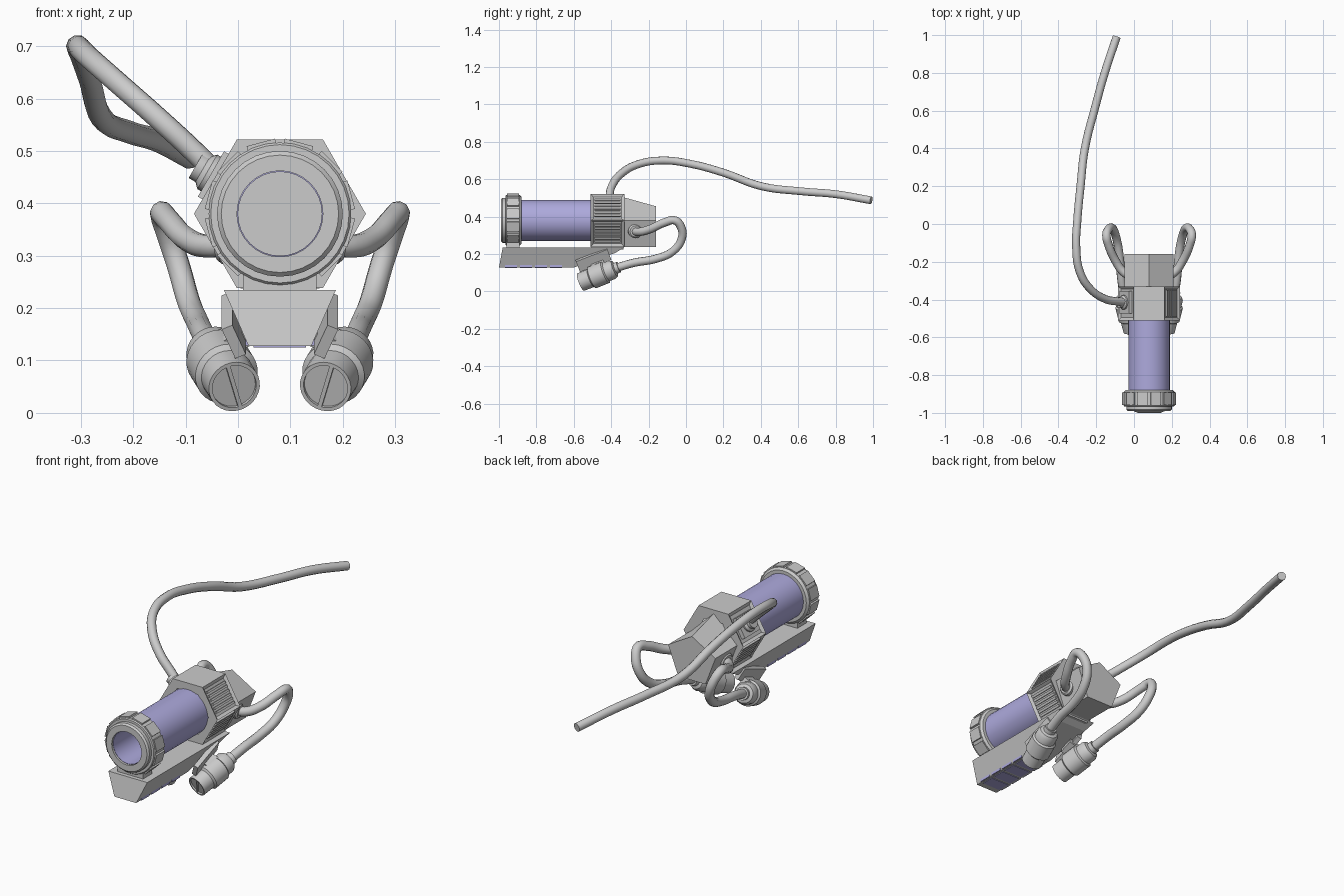
import bpy, bmesh, math
from mathutils import Vector, Matrix

if "Cube" in bpy.data.objects:
    bpy.data.objects.remove(bpy.data.objects["Cube"])

CX, CZ = 0.08, 0.38          # barrel axis
purple = bpy.data.materials.new("violet")
purple.diffuse_color = (0.42, 0.40, 0.72, 1)
purple.use_nodes = True
purple.node_tree.nodes["Principled BSDF"].inputs["Base Color"].default_value = purple.diffuse_color


def finish(name, bm, mat=None, smooth=False):
    bmesh.ops.recalc_face_normals(bm, faces=bm.faces)
    me = bpy.data.meshes.new(name)
    bm.to_mesh(me)
    bm.free()
    ob = bpy.data.objects.new(name, me)
    bpy.context.collection.objects.link(ob)
    if mat:
        me.materials.append(mat)
    if smooth:
        bpy.ops.object.select_all(action='DESELECT')
        ob.select_set(True)
        bpy.context.view_layer.objects.active = ob
        bpy.ops.object.shade_smooth_by_angle(angle=math.radians(35))
    return ob


def loft_bm(rings, cap0=True, cap1=True, wrap=False):
    bm = bmesh.new()
    vs = [[bm.verts.new(p) for p in r] for r in rings]
    n = len(rings[0])
    pairs = list(zip(vs, vs[1:])) + ([(vs[-1], vs[0])] if wrap else [])
    for a, b in pairs:
        for i in range(n):
            j = (i + 1) % n
            bm.faces.new((a[i], a[j], b[j], b[i]))
    if cap0 and not wrap:
        bm.faces.new(vs[0][::-1])
    if cap1 and not wrap:
        bm.faces.new(vs[-1])
    return bm


def lathe(name, profile, origin, direction, n=32, wrap=False, mat=None):
    m = Matrix.Translation(origin) @ Vector(direction).to_track_quat('Z', 'Y').to_matrix().to_4x4()
    rings = [[m @ Vector((r * math.cos(2 * math.pi * i / n), r * math.sin(2 * math.pi * i / n), h))
              for i in range(n)] for r, h in profile]
    return finish(name, loft_bm(rings, wrap=wrap), mat, True)


def box(name, size, m, mat=None):
    bm = bmesh.new()
    bmesh.ops.create_cube(bm, size=1, matrix=m @ Matrix.Diagonal((*size, 1)))
    return finish(name, bm, mat)


def frame(x_axis, y_axis, z_axis, pos):
    m = Matrix((x_axis, y_axis, z_axis)).transposed().to_4x4()
    m.translation = pos
    return m


def hose(name, pts, r):
    cu = bpy.data.curves.new(name, 'CURVE')
    cu.dimensions = '3D'
    cu.bevel_depth, cu.bevel_resolution, cu.resolution_u = r, 3, 5
    cu.use_fill_caps = True
    sp = cu.splines.new('BEZIER')
    sp.bezier_points.add(len(pts) - 1)
    for b, p in zip(sp.bezier_points, pts):
        b.co = p
        b.handle_left_type = b.handle_right_type = 'AUTO'
    ob = bpy.data.objects.new(name, cu)
    bpy.context.collection.objects.link(ob)


def hexring(r, y):
    return [(CX + r * math.cos(k * math.pi / 3), y, CZ + r * math.sin(k * math.pi / 3)) for k in range(6)]


# barrel: coloured tube and muzzle ring with grip blocks
axis = (0, 1, 0)
lathe("barrel_tube", [(.08, -.98), (.11, -.97), (.11, -.50), (.08, -.50)], (CX, 0, CZ), axis, 32, True, purple)
lathe("muzzle_ring", [(.082, -.99), (.112, -.99), (.12, -.982), (.12, -.965), (.132, -.965), (.136, -.96),
                      (.136, -.89), (.126, -.88), (.082, -.88)], (CX, 0, CZ), axis, 32, True)
for k in range(12):
    a = 2 * math.pi * (k + .5) / 12
    rad = Vector((math.cos(a), 0, math.sin(a)))
    tan = Vector((-math.sin(a), 0, math.cos(a)))
    box("grip_block", (.014, .066, .056), frame(rad, Vector(axis), tan, Vector((CX, -.925, CZ)) + rad * .134))

# hexagonal housing with recessed side panels
bm = loft_bm([hexring(.115, -.51), hexring(.164, -.51), hexring(.164, -.33), hexring(.10, -.33)], False, False)
bmesh.ops.recalc_face_normals(bm, faces=bm.faces)
sides = [f for f in bm.faces if abs(f.normal.y) < .1 and abs(f.normal.x) > .5]
bmesh.ops.inset_individual(bm, faces=sides, thickness=.02, depth=-.01)
finish("housing", bm)
for deg, vertical in ((30, True), (-30, False), (210, False)):
    a = math.radians(deg)
    nrm = Vector((math.cos(a), 0, math.sin(a)))
    tan = Vector((-math.sin(a), 0, math.cos(a)))
    base = Vector((CX, -.42, CZ)) + nrm * .134
    for i in range(6):
        o = i - 2.5
        if vertical:
            box("grille_slat", (.012, .14, .010), frame(nrm, Vector(axis), tan, base + tan * o * .02))
        else:
            box("grille_slat", (.012, .14, .012), frame(nrm, Vector(axis), tan, base + tan * o * .02))

# rear body with a roof shape tapering backwards
def roof(y, top, w):
    return [(CX + x, y, z) for x, z in ((w, .38), (0, top), (-w, .38), (-.075, .237), (.075, .237))]
finish("rear_body", loft_bm([roof(-.34, .505, .13), roof(-.16, .455, .13)]))

# hose socket on the upper left face
nrm = Vector((-math.cos(math.pi / 6), 0, .5))
tan = Vector((.5, 0, math.cos(math.pi / 6)))
base = Vector((CX, -.415, CZ)) + nrm * .14
box("socket_plate", (.024, .12, .10), frame(nrm, Vector(axis), -tan, base))
lathe("hose_socket", [(.038, 0), (.038, .02), (.028, .03), (.028, .045)], base, nrm, 20)

# long supply hose
hose("supply_hose", [(-.04, -.415, .455), (-.085, -.41, .50), (-.15, -.398, .56), (-.235, -.34, .635),
                     (-.288, -.25, .682), (-.306, -.12, .70), (-.30, .02, .683), (-.283, .2, .635),
                     (-.26, .4, .563), (-.205, .62, .535), (-.155, .8, .52), (-.092, .99, .487)], .0215)

# under rail: tapered trapezoid running along the barrel
def rail(yt, yb, zb, wb):
    return [(CX - .107, yt, .235), (CX + .107, yt, .235), (CX + wb, yb, zb), (CX - wb, yb, zb)]
finish("under_rail", loft_bm([rail(-.98, -1.0, .128, .06), rail(-.60, -.60, .128, .06), rail(-.33, -.38, .205, .09)]))
I = Matrix.Identity(4)
box("front_foot", (.14, .07, .05), Matrix.Translation((CX, -.925, .25)))
box("rear_foot", (.14, .17, .03), Matrix.Translation((CX, -.42, .238)))
for k in range(4):
    box("rail_insert", (.10, .065, .012), Matrix.Translation((CX, -.935 + k * .08, .131)), purple)
    for s in (-1, 1):
        box("rail_side_insert", (.012, .065, .018), Matrix.Translation((CX + s * .06, -.935 + k * .08, .138)), purple)

# mirrored side canisters with bracket and feed hose
for s, side in ((1, "right"), (-1, "left")):
    front = Vector((CX + s * .087, -.563, .05))
    back = Vector((CX + s * .135, -.365, .128))
    d = (back - front).normalized()
    lathe(side + "_canister",
          [(.043, .008), (.043, 0), (.05, 0), (.051, .06), (.061, .068), (.061, .145), (.052, .152),
           (.052, .185), (.044, .20), (.03, .205), (.03, .225)], front, d, 28)
    across = d.cross(Vector((s * .35, 0, 1))).normalized()
    up = across.cross(d)
    box(side + "_screw_bar", (.008, .086, .012), frame(across, up, d, front + d * .006))
    # bracket plate along the rail flank
    t = Vector((0, .93, .36)).normalized()
    n = Vector((s * .9, 0, -.42))
    n = (n - t * n.dot(t)).normalized()
    box(side + "_bracket", (.022, .18, .065), frame(n, t, n.cross(t), Vector((CX + s * .088, -.495, .168))))
    box(side + "_bracket_pin", (.09, .07, .03), frame(n, t, n.cross(t), Vector((CX + s * .095, -.47, .14))))
    # feed hose looping from rear body to canister
    pts = [(.09, -.28, .325), (.135, -.255, .318), (.175, -.20, .33), (.215, -.11, .37), (.226, -.06, .38),
           (.215, -.027, .345), (.195, -.022, .285), (.175, -.07, .215), (.158, -.16, .175),
           (.148, -.28, .153), (.135, -.37, .127)]
    hose(side + "_feed_hose", [(CX + s * x, y, z) for x, y, z in pts], .0225)
    lathe(side + "_feed_socket", [(.038, 0), (.038, .03), (.03, .038)], (CX + s * .085, -.275, .325),
          (s, .15, -.1), 20)
